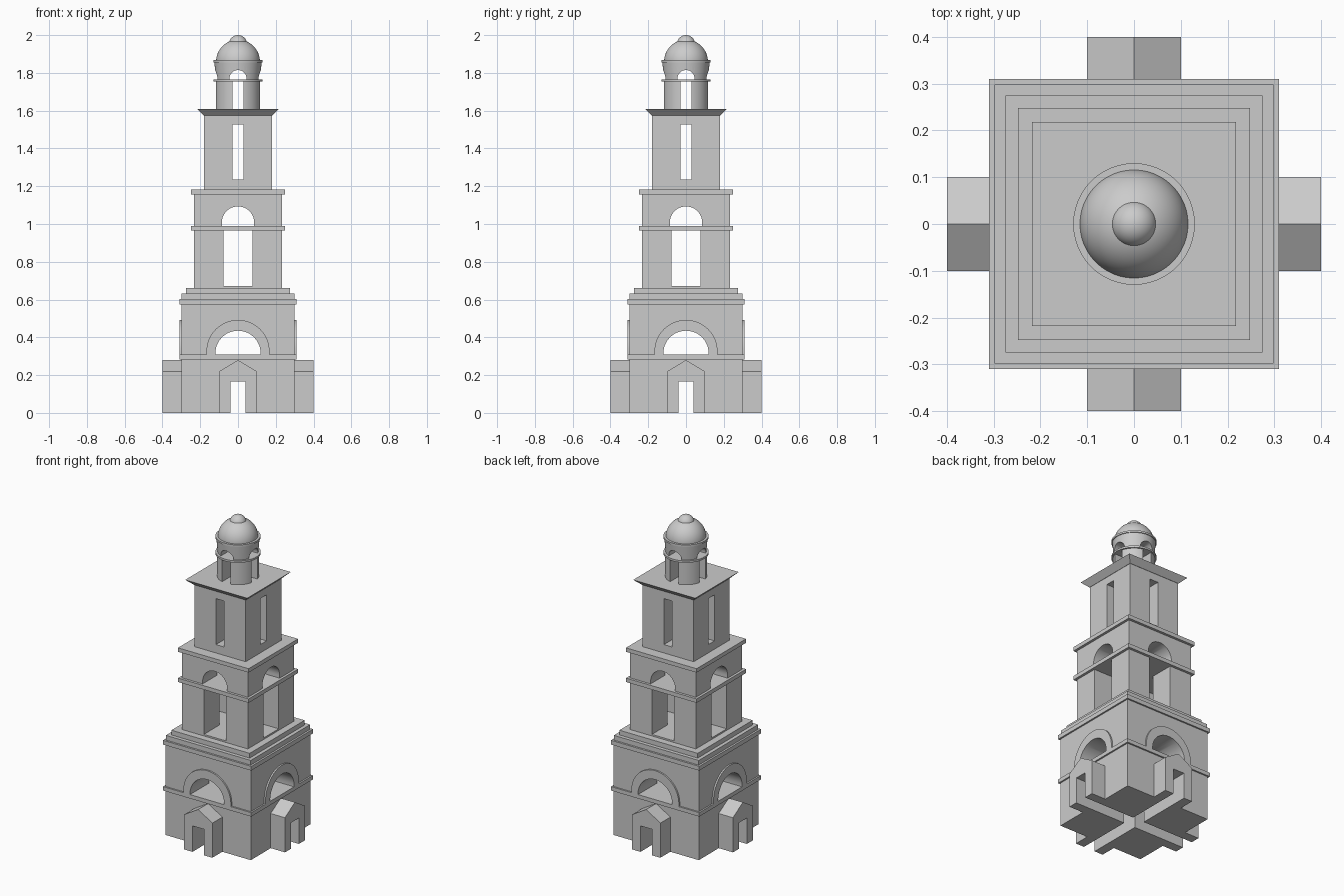
import bpy, bmesh, math
from mathutils import Matrix

cube = bpy.data.objects.get("Cube")
if cube:
    bpy.data.objects.remove(cube, do_unlink=True)

stone = bpy.data.materials.new("grey stone")
stone.use_nodes = True
stone.diffuse_color = (0.6, 0.6, 0.6, 1)
stone.node_tree.nodes["Principled BSDF"].inputs["Base Color"].default_value = (0.6, 0.6, 0.6, 1)


def finish(name, bm):
    bmesh.ops.recalc_face_normals(bm, faces=bm.faces)
    mesh = bpy.data.meshes.new(name)
    bm.to_mesh(mesh)
    bm.free()
    mesh.materials.append(stone)
    obj = bpy.data.objects.new(name, mesh)
    bpy.context.collection.objects.link(obj)
    return smooth(obj)


def smooth(obj):
    obj.data.shade_smooth()
    obj.data.set_sharp_from_angle(angle=math.radians(30))
    return obj


def block(name, half, z0, z1, top=None):
    """Square storey, optionally flaring to another half width."""
    bm = bmesh.new()
    bmesh.ops.create_cube(bm, size=2)
    for v in bm.verts:
        s = half if v.co.z < 0 else (top or half)
        v.co = (v.co.x * s, v.co.y * s, z0 if v.co.z < 0 else z1)
    return finish(name, bm)


def prism(name, profile, y0, y1, turn=0):
    """Extrude an (x, z) outline along y, then turn it about z."""
    bm = bmesh.new()
    face = bm.faces.new([bm.verts.new((x, y0, z)) for x, z in profile])
    ext = bmesh.ops.extrude_face_region(bm, geom=[face])
    moved = [g for g in ext["geom"] if isinstance(g, bmesh.types.BMVert)]
    bmesh.ops.translate(bm, vec=(0, y1 - y0, 0), verts=moved)
    bm.transform(Matrix.Rotation(math.radians(turn), 4, "Z"))
    return finish(name, bm)


def lathe(name, profile, steps=48):
    """Turn an (r, z) outline about the vertical axis."""
    bm = bmesh.new()
    verts = [bm.verts.new((r, 0, z)) for r, z in profile]
    edges = [bm.edges.new(pair) for pair in zip(verts, verts[1:])]
    bmesh.ops.spin(bm, geom=verts + edges, axis=(0, 0, 1), cent=(0, 0, 0),
                   angle=math.tau, steps=steps)
    bmesh.ops.remove_doubles(bm, verts=bm.verts, dist=0.0001)
    return finish(name, bm)


def disc(name, r, z0, z1, top=None):
    return lathe(name, [(0, z0), (r, z0), (top or r, z1), (0, z1)])


def rect(w, z0, z1):
    return [(-w, z0), (w, z0), (w, z1), (-w, z1)]


def arc(r, z, n=24):
    return [(r * math.cos(math.pi * i / n), z + r * math.sin(math.pi * i / n))
            for i in range(n + 1)]


def arch(r, foot, spring):
    return [(-r, foot), (r, foot)] + arc(r, spring)


def pierce(obj, profile):
    """Cut an opening right through the part along both axes."""
    for turn in (0, 90):
        cutter = prism("cutter", profile, -0.6, 0.6, turn)
        cutter.hide_render = True
        mod = obj.modifiers.new("opening", "BOOLEAN")
        mod.operation, mod.solver, mod.object = "DIFFERENCE", "EXACT", cutter
        deps = bpy.context.evaluated_depsgraph_get()
        mesh = bpy.data.meshes.new_from_object(obj.evaluated_get(deps))
        obj.modifiers.clear()
        obj.data = mesh
        bpy.data.objects.remove(cutter, do_unlink=True)
    smooth(obj)


# Ground storey with crossing passages
pierce(block("ground_storey", 0.3, 0, 0.283), rect(0.04, -0.1, 0.165))
block("ground_band", 0.31, 0.283, 0.308)

# Lunette storey
pierce(block("lunette_storey", 0.3, 0.308, 0.575), arch(0.12, 0.2, 0.315))

# Gabled porches and raised arch surrounds on the four sides
porch = [(-0.1, 0), (-0.04, 0), (-0.04, 0.165), (0.04, 0.165), (0.04, 0),
         (0.1, 0), (0.1, 0.22), (0, 0.28), (-0.1, 0.22)]
outer = [(0.167, 0.308)] + arc(0.167, 0.325) + [(-0.167, 0.308)]
inner = [(0.12, 0.308)] + arc(0.12, 0.315) + [(-0.12, 0.308)]
for side, turn in (("front", 0), ("left", 90), ("back", 180), ("right", 270)):
    prism(side + "_porch", porch, -0.4, -0.3, turn)
    prism(side + "_arch_surround", outer + inner[::-1], -0.31, -0.3, turn)

# Stepped cornice
block("cornice_lower", 0.31, 0.575, 0.602)
block("cornice_middle", 0.298, 0.602, 0.632)
block("cornice_upper", 0.275, 0.632, 0.662)

# Belfry with tall openings and arches above
pierce(block("belfry_piers", 0.232, 0.662, 0.965), rect(0.077, 0.672, 1.1))
block("belfry_band", 0.248, 0.965, 0.99)
pierce(block("belfry_arches", 0.232, 0.99, 1.157), arch(0.086, 0.9, 1.007))
block("belfry_cornice", 0.248, 1.157, 1.182)

# Slotted storey with flared roof
pierce(block("slotted_storey", 0.18, 1.182, 1.575), rect(0.029, 1.235, 1.527))
block("flared_roof", 0.182, 1.575, 1.61, top=0.218)

# Round lantern
pierce(disc("lantern_piers", 0.12, 1.61, 1.754), rect(0.03, 1.5, 1.9))
disc("lantern_lower_ring", 0.13, 1.754, 1.766)
pierce(disc("lantern_arches", 0.117, 1.766, 1.855, top=0.125), arch(0.045, 1.7, 1.77))
disc("lantern_upper_ring", 0.13, 1.855, 1.867)

# Dome and ball finial
quarter = [math.pi / 2 * i / 16 for i in range(17)]
lathe("dome", [(0.116 * math.cos(a), 1.86 + 0.116 * math.sin(a)) for a in quarter])
lathe("finial", [(0.049 * math.cos(2 * a - math.pi / 2), 1.951 + 0.049 * math.sin(2 * a - math.pi / 2))
                 for a in quarter])
